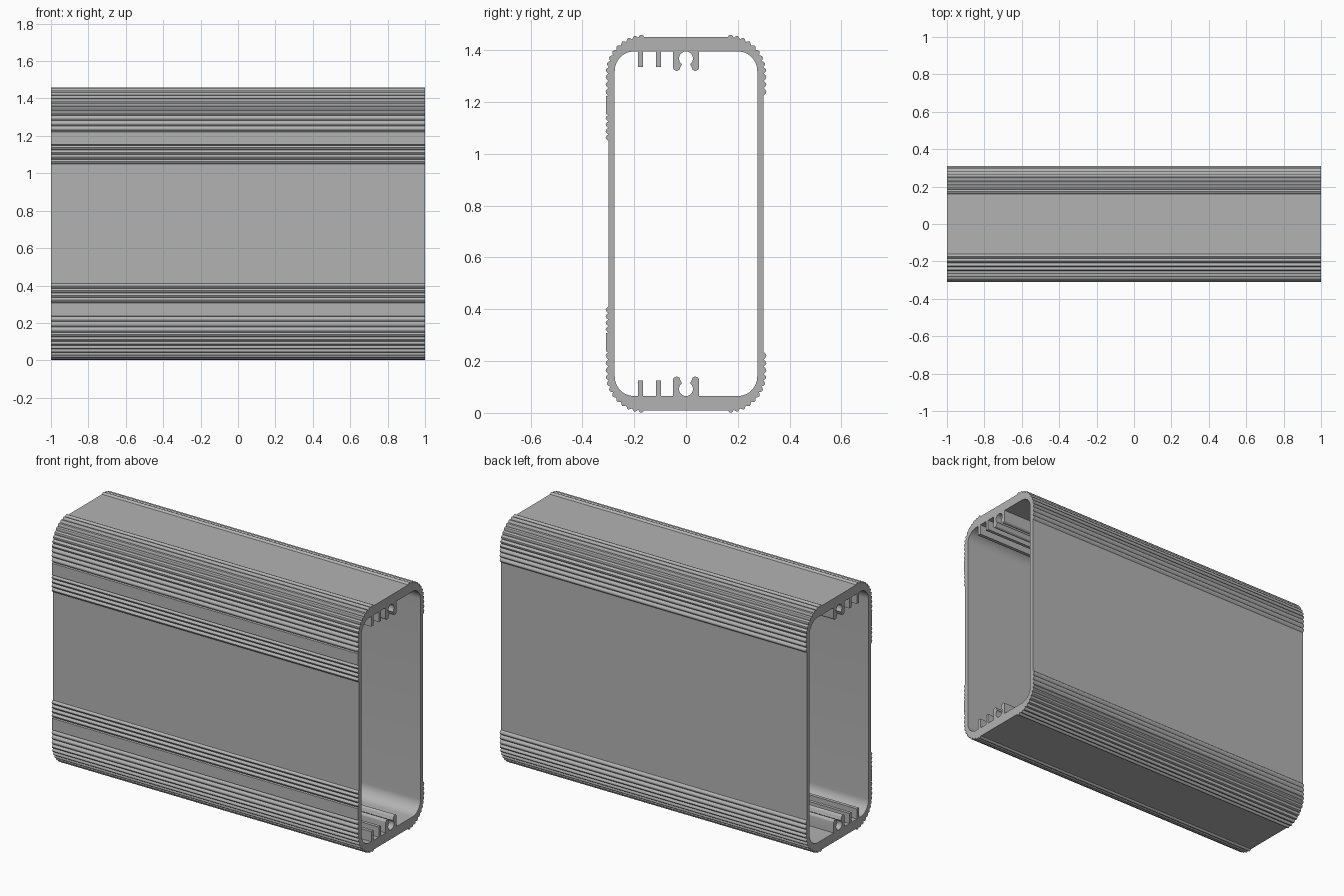
import bpy, bmesh
from math import sin, cos, pi, radians

cube = bpy.data.objects.get("Cube")
if cube:
    bpy.data.objects.remove(cube, do_unlink=True)

MID = 0.73      # height of the mirror plane
RIDGE = 0.01    # ridge height
STEPS = 6       # segments per ridge


def arc(cy, cz, r, a0, a1, n):
    """Points on a circular arc, angles in degrees."""
    angles = [radians(a0 + (a1 - a0) * i / n) for i in range(n + 1)]
    return [(cy + r * cos(a), cz + r * sin(a)) for a in angles]


def ridges(base, count):
    """Raise rounded ridges along base(t) -> (y, z, normal angle)."""
    pts = []
    for i in range(count * STEPS + 1):
        y, z, a = base(i / (count * STEPS))
        h = RIDGE * abs(sin(pi * i / STEPS))
        pts.append((y + h * cos(a), z + h * sin(a)))
    return pts


def wall(y, z0, z1):
    return lambda t: (y, z0 + (z1 - z0) * t, 0 if y > 0 else pi)


def corner(cy, a0, a1):
    def base(t):
        a = radians(a0 + (a1 - a0) * t)
        return cy + 0.14 * cos(a), 0.58 + 0.14 * sin(a), a
    return base


def fin(y0, y1):
    return [(y0, 0.665), (y0, 0.605), (y1, 0.605), (y1, 0.665)]


def mirrored(half):
    """Close an upper half outline with its reflection."""
    return half + [(y, -z) for y, z in reversed(half)]


# Outer outline, upper half: ridges, smooth band, ridged corners, flat top
outer = ridges(wall(-0.30, 0.32, 0.42), 4)
outer += [(-0.309, 0.423), (-0.309, 0.492)]
outer += ridges(wall(-0.30, 0.495, 0.58), 3)
outer += ridges(corner(-0.16, 180, 90), 9)[1:]
outer += ridges(corner(0.16, 90, 0), 9)
outer += ridges(wall(0.30, 0.58, 0.495), 3)[1:]

# Inner outline, upper half: rounded corners, two fins, round screw channel
inner = arc(-0.20, 0.59, 0.075, 180, 90, 12)
inner += fin(-0.185, -0.165) + fin(-0.115, -0.096)
inner += [(-0.05, 0.665)] + arc(-0.036, 0.604, 0.014, 180, 360, 8)
inner += arc(0, 0.638, 0.027, 235, -55, 20)
inner += arc(0.036, 0.604, 0.014, 180, 360, 8) + [(0.05, 0.665)]
inner += arc(0.20, 0.59, 0.075, 90, 0, 12)

# Fill the section between both outlines and extrude it along x
bm = bmesh.new()
for outline in (mirrored(outer), mirrored(inner)):
    verts = [bm.verts.new((-1, y, z + MID)) for y, z in outline]
    for a, b in zip(verts, verts[1:] + verts[:1]):
        bm.edges.new((a, b))
bmesh.ops.triangle_fill(bm, edges=bm.edges[:], use_beauty=True, normal=(-1, 0, 0))
result = bmesh.ops.extrude_face_region(bm, geom=bm.faces[:], use_keep_orig=True)
moved = [g for g in result["geom"] if isinstance(g, bmesh.types.BMVert)]
bmesh.ops.translate(bm, verts=moved, vec=(2, 0, 0))
bmesh.ops.recalc_face_normals(bm, faces=bm.faces[:])

mesh = bpy.data.meshes.new("enclosure_shell")
bm.to_mesh(mesh)
bm.free()
shell = bpy.data.objects.new("enclosure_shell", mesh)
bpy.context.collection.objects.link(shell)

# Plain grey metal
grey = bpy.data.materials.new("grey_aluminium")
grey.use_nodes = True
grey.diffuse_color = (0.45, 0.45, 0.45, 1)
grey.node_tree.nodes["Principled BSDF"].inputs["Base Color"].default_value = grey.diffuse_color
mesh.materials.append(grey)

bpy.ops.object.select_all(action="DESELECT")
shell.select_set(True)
bpy.context.view_layer.objects.active = shell
bpy.ops.object.shade_smooth_by_angle(angle=radians(32))
